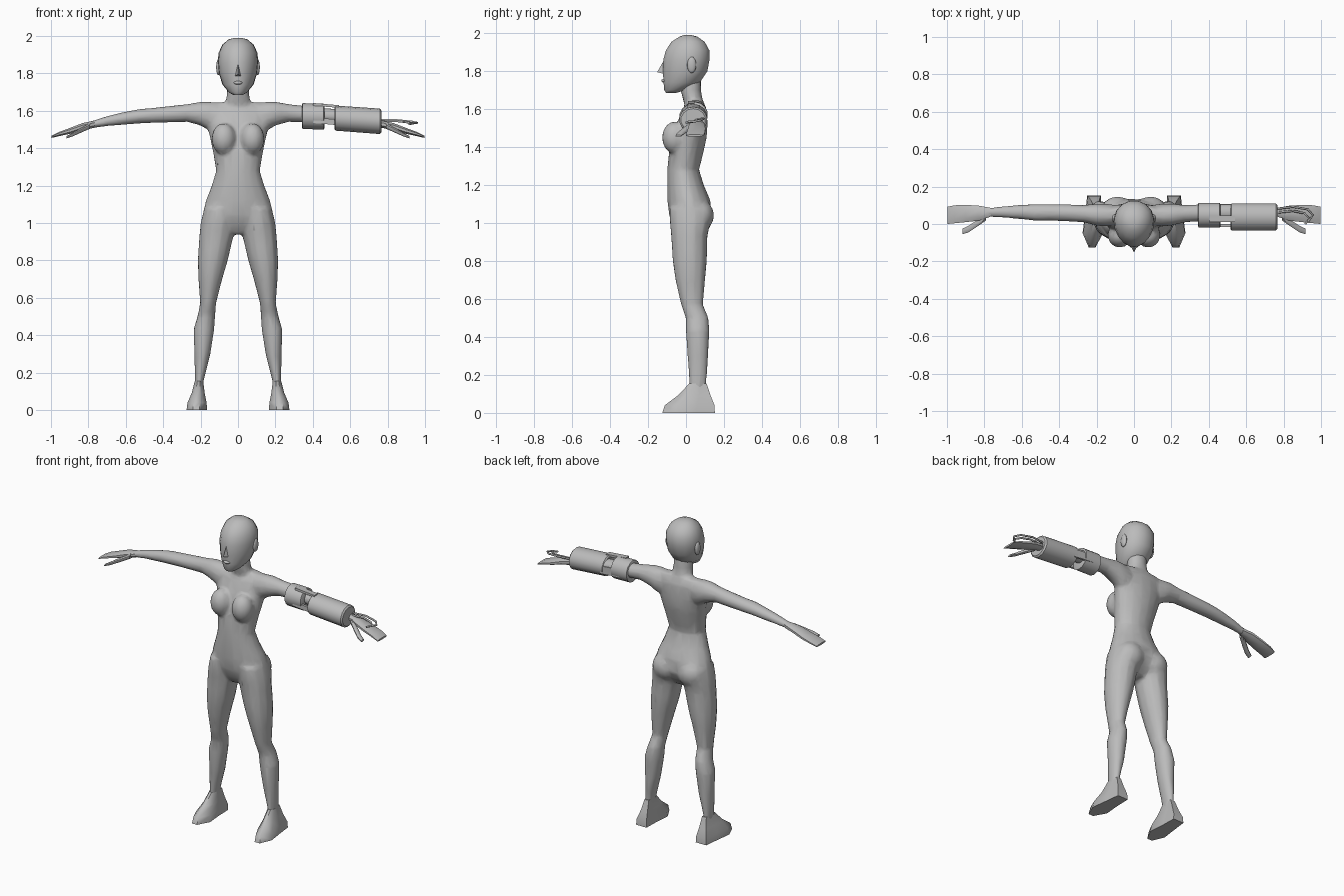
import bpy, bmesh, math
from mathutils import Vector

grey = bpy.data.materials.new("plain grey")
grey.diffuse_color = (0.5, 0.5, 0.5, 1)


def oval(n, taper=0.0):
    """Unit cross-section; taper narrows it toward its -v side."""
    pts = []
    for i in range(n):
        a = 2 * math.pi * (i + 0.5) / n
        u, v = math.cos(a), math.sin(a)
        pts.append((u * (1 + taper * v), v))
    return pts


def finish(name, bm, angle=50):
    bmesh.ops.recalc_face_normals(bm, faces=bm.faces)
    me = bpy.data.meshes.new(name)
    bm.to_mesh(me)
    bm.free()
    me.materials.append(grey)
    ob = bpy.data.objects.new(name, me)
    bpy.context.collection.objects.link(ob)
    shade(ob, angle)
    return ob


def select(obs):
    bpy.ops.object.select_all(action='DESELECT')
    for o in obs:
        o.select_set(True)
    bpy.context.view_layer.objects.active = obs[0]


def shade(ob, angle):
    select([ob])
    bpy.ops.object.shade_smooth_by_angle(angle=math.radians(angle))


def loft(name, rings, axis='z', shape=None, side=1, angle=50):
    """Rings are (position, u0, u1, v0, v1): u, v = x, y along z, or y, z along x."""
    shape = shape or oval(12)
    bm = bmesh.new()
    loops = []
    for t, u0, u1, v0, v1 in rings:
        loop = []
        for u, v in shape:
            a = (u0 + u1) / 2 + u * (u1 - u0) / 2
            b = (v0 + v1) / 2 + v * (v1 - v0) / 2
            co = (a, b, t) if axis == 'z' else (t, a, b)
            loop.append(bm.verts.new((co[0] * side, co[1], co[2])))
        loops.append(loop)
    n = len(shape)
    for p, q in zip(loops, loops[1:]):
        for i in range(n):
            j = (i + 1) % n
            bm.faces.new((p[i], p[j], q[j], q[i]))
    bm.faces.new(loops[0])
    bm.faces.new(loops[-1])
    return finish(name, bm, angle)


def ball(name, loc, size):
    bm = bmesh.new()
    bmesh.ops.create_uvsphere(bm, u_segments=14, v_segments=9, radius=1)
    for v in bm.verts:
        v.co = Vector(loc) + Vector([c * s for c, s in zip(v.co, size)])
    return finish(name, bm)


def sym(rows):
    return [(z, -w, w, y0, y1) for z, w, y0, y1 in rows]


# Torso and neck
parts = [
    loft("body", sym([
        (1.645, .15, .02, .09), (1.60, .18, -.02, .11), (1.52, .167, -.05, .115),
        (1.45, .15, -.07, .11), (1.38, .135, -.09, .095), (1.28, .118, -.10, .07),
        (1.20, .142, -.10, .095), (1.12, .174, -.10, .13), (1.04, .193, -.09, .135),
        (.99, .17, -.07, .11), (.94, .04, -.04, .07)]), shape=oval(16)),
    loft("neck", sym([
        (1.58, .09, .0, .10), (1.645, .066, -.015, .09), (1.70, .06, -.03, .08),
        (1.80, .06, -.03, .08)])),
]

leg = [(1.08, .01, .183, -.09, .13), (1.0, .01, .202, -.087, .13), (.93, .022, .209, -.08, .115),
       (.8, .053, .217, -.072, .112), (.7, .083, .213, -.057, .102), (.57, .117, .203, -.027, .09),
       (.5, .121, .218, -.002, .12), (.43, .126, .239, -.002, .124), (.3, .147, .234, .007, .118),
       (.15, .185, .231, .017, .108), (.09, .185, .231, .017, .105)]
arm = [(.08, -.01, .10, 1.48, 1.64), (.15, -.015, .11, 1.49, 1.65), (.20, -.01, .11, 1.52, 1.65),
       (.27, .008, .102, 1.54, 1.637), (.35, .013, .106, 1.538, 1.628), (.45, .017, .107, 1.535, 1.617),
       (.53, .017, .107, 1.532, 1.61), (.62, .027, .102, 1.524, 1.592), (.7, .033, .096, 1.518, 1.572),
       (.77, .038, .087, 1.508, 1.55), (.80, .036, .088, 1.505, 1.545)]

for s in (1, -1):
    parts += [
        loft("leg", leg, side=s),
        loft("arm", arm, 'x', side=s),
        ball("breast", (s * .076, -.06, 1.45), (.066, .067, .085)),
        ball("buttock", (s * .088, .07, 1.04), (.09, .078, .085)),
    ]

# Blend the limbs into the trunk as one skin
select(parts)
bpy.ops.object.join()
body = bpy.context.object
remesh = body.modifiers.new("blend", 'REMESH')
remesh.mode = 'VOXEL'
remesh.voxel_size = .01
smooth = body.modifiers.new("soften", 'SMOOTH')
smooth.factor = .5
smooth.iterations = 5
decimate = body.modifiers.new("reduce", 'DECIMATE')
decimate.ratio = .12
for m in list(body.modifiers):
    bpy.ops.object.modifier_apply(modifier=m.name)
body.data.materials.clear()
body.data.materials.append(grey)
shade(body, 60)

# Head, nose and lips
loft("head", sym([
    (1.686, .028, -.105, -.05), (1.70, .05, -.116, .0), (1.74, .083, -.12, .075),
    (1.80, .102, -.124, .115), (1.86, .108, -.122, .126), (1.91, .104, -.108, .125),
    (1.955, .083, -.078, .10), (1.982, .05, -.035, .06), (1.99, .02, -.01, .03)]),
    shape=oval(16, .1))
bm = bmesh.new()
nose = [bm.verts.new(c) for c in ((0, -.115, 1.86), (-.02, -.112, 1.785),
                                  (.02, -.112, 1.785), (0, -.152, 1.795))]
for f in ((0, 1, 3), (0, 3, 2), (1, 2, 3), (0, 2, 1)):
    bm.faces.new([nose[i] for i in f])
finish("nose", bm, 70)
ball("lips", (0, -.114, 1.75), (.024, .016, .01))

# Ears, feet and hands
sole = [(-.8, 1), (.55, 1), (.75, .3), (1, -.45), (.4, -1), (-.25, -1), (-1, -.45), (-.85, .3)]
blade = [(-1, -.4), (-.5, -1), (.5, -1), (1, -.4), (1, .4), (.5, 1), (-.5, 1), (-1, .4)]
for s, label in ((1, "left"), (-1, "right")):
    ball(label + "_ear", (s * .104, .03, 1.833), (.013, .024, .043))
    loft(label + "_foot", [
        (0, .165, .275, -.125, .152), (.04, .168, .27, -.112, .15),
        (.09, .178, .248, -.045, .13), (.155, .186, .231, .018, .108)], shape=sole, side=s)
    loft(label + "_hand", [
        (.765, .04, .086, 1.51, 1.548), (.83, .018, .098, 1.497, 1.535),
        (.90, .01, .102, 1.477, 1.508), (.96, .004, .1, 1.464, 1.486),
        (.998, .0, .092, 1.455, 1.466)], 'x', blade, s)
    loft(label + "_thumb", [
        (.79, .02, .06, 1.505, 1.535), (.84, -.015, .02, 1.483, 1.508),
        (.885, -.045, -.01, 1.463, 1.483), (.918, -.055, -.025, 1.452, 1.464)], 'x', blade, s)

# Upper and forearm cuffs with connecting straps
cuff = oval(14)
loft("upper_cuff", [(.342, -.012, .107, 1.512, 1.632), (.346, -.02, .115, 1.503, 1.641),
                    (.458, -.02, .115, 1.50, 1.638), (.462, -.012, .107, 1.508, 1.63)],
     'x', cuff, angle=35)
loft("forearm_cuff", [(.515, -.027, .103, 1.503, 1.619), (.522, -.036, .112, 1.494, 1.628),
                      (.758, -.036, .112, 1.476, 1.612), (.766, -.027, .103, 1.485, 1.603)],
     'x', cuff, angle=35)
bar = [(-1, -1), (1, -1), (1, 1), (-1, 1)]
for name, y0, y1, z0, z1 in (("top_strap", .01, .045, 1.628, 1.642),
                             ("front_strap", -.015, 0, 1.535, 1.565),
                             ("back_strap", .095, .108, 1.54, 1.59)):
    loft(name, [(.40, y0, y1, z0, z1), (.54, y0, y1, z0 - .012, z1 - .012)], 'x', bar, angle=30)

# Curved wire fingers past the forearm cuff
for k, path in enumerate((
        ((.75, .08, 1.55), (.85, .092, 1.55), (.93, .078, 1.542), (.957, .048, 1.536), (.93, .012, 1.534)),
        ((.75, .06, 1.545), (.85, .07, 1.545), (.91, .058, 1.538), (.937, .03, 1.533), (.915, .0, 1.53)))):
    cu = bpy.data.curves.new("wire_finger_%d" % (k + 1), 'CURVE')
    cu.dimensions = '3D'
    cu.bevel_depth = .006
    cu.bevel_resolution = 1
    cu.use_fill_caps = True
    sp = cu.splines.new('POLY')
    sp.points.add(len(path) - 1)
    for p, co in zip(sp.points, path):
        p.co = (*co, 1)
    cu.materials.append(grey)
    ob = bpy.data.objects.new(cu.name, cu)
    bpy.context.collection.objects.link(ob)
    select([ob])
    bpy.ops.object.convert(target='MESH')
